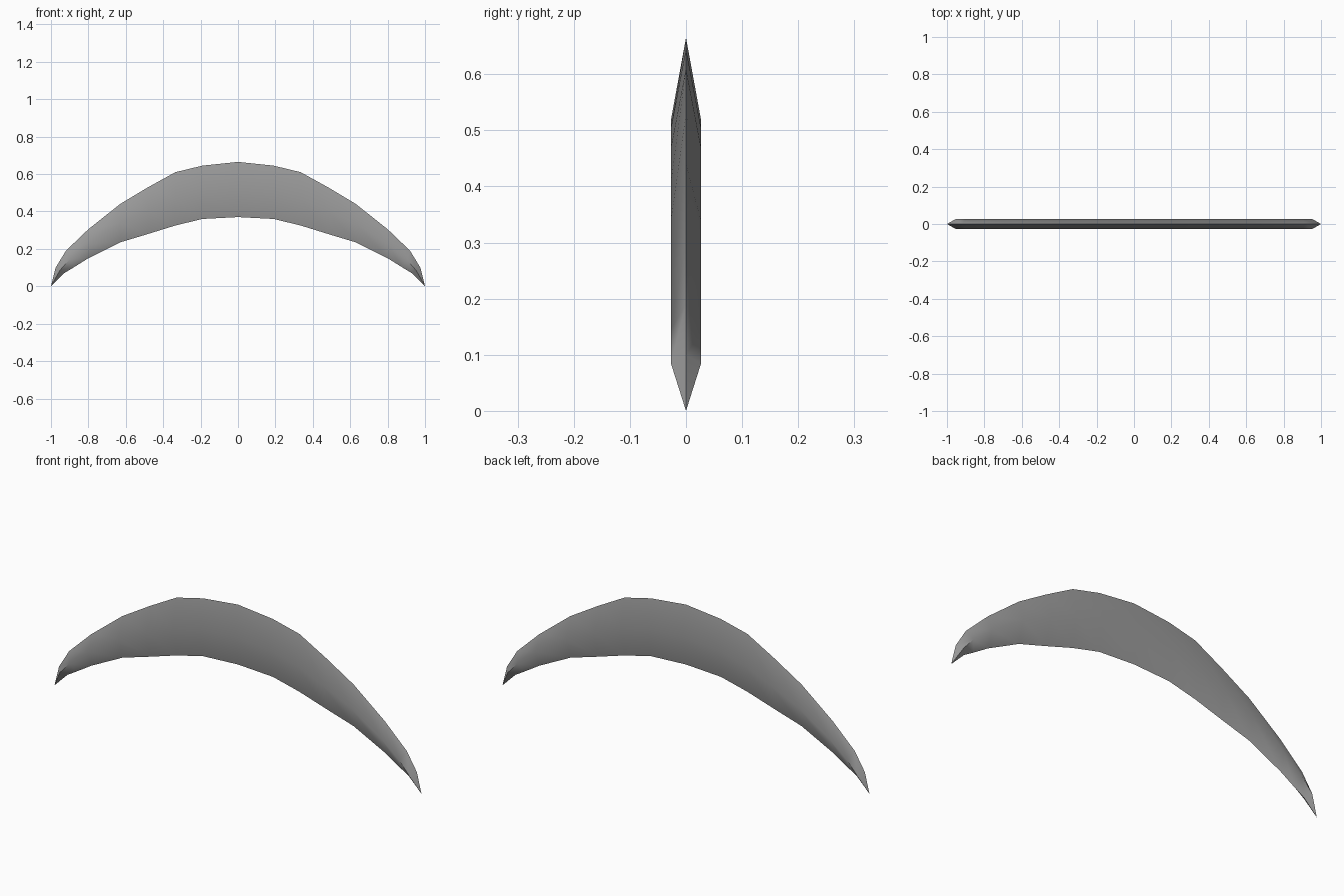
import bpy
import bmesh
from math import radians

cube = bpy.data.objects.get("Cube")
if cube:
    bpy.data.objects.remove(cube, do_unlink=True)

# One plain metal colour
steel = bpy.data.materials.new("steel_grey")
steel.use_nodes = True
GREY = (0.33, 0.33, 0.33, 1)
steel.diffuse_color = GREY
steel.node_tree.nodes["Principled BSDF"].inputs["Base Color"].default_value = GREY

# Half outline, centre to tip: outer edge (x, z) and inner edge (x, z)
STATIONS = [
    ((0, 0.665), (0, 0.37)),
    ((0.19, 0.645), (0.19, 0.36)),
    ((0.335, 0.61), (0.335, 0.325)),
    ((0.48, 0.53), (0.48, 0.28)),
    ((0.63, 0.44), (0.63, 0.235)),
    ((0.80, 0.305), (0.80, 0.15)),
    ((0.92, 0.19), (0.92, 0.07)),
    ((0.975, 0.10), (0.93, 0.07)),
]
STATIONS[-2] = ((0.92, 0.19), (0.88, 0.1))
TIP = (1, 0, 0)
HALF_THICK = 0.027


def crescent_blade():
    bm = bmesh.new()
    # Diamond section at each station: sharp rims and a ridge on both sides
    rings = []
    for side in (-1, 1):
        for (ox, oz), (ix, iz) in (STATIONS[:0:-1] if side < 0 else STATIONS):
            mx, mz = (ox + ix) / 2, (oz + iz) / 2
            section = [(ox, 0, oz), (mx, -HALF_THICK, mz),
                       (ix, 0, iz), (mx, HALF_THICK, mz)]
            rings.append([bm.verts.new((side * x, y, z)) for x, y, z in section])
    # Bridge the sections, then close both ends to points
    for a, b in zip(rings, rings[1:]):
        for i in range(4):
            j = (i + 1) % 4
            bm.faces.new((a[i], a[j], b[j], b[i]))
    for ring, side in ((rings[0], -1), (rings[-1], 1)):
        point = bm.verts.new((side * TIP[0], TIP[1], TIP[2]))
        for i in range(4):
            bm.faces.new((ring[i], ring[(i + 1) % 4], point))
    bmesh.ops.recalc_face_normals(bm, faces=bm.faces)
    mesh = bpy.data.meshes.new("crescent_blade")
    bm.to_mesh(mesh)
    bm.free()
    mesh.materials.append(steel)
    obj = bpy.data.objects.new("crescent_blade", mesh)
    bpy.context.collection.objects.link(obj)
    return obj


# Smooth ridge, sharp rims
blade = crescent_blade()
bpy.context.view_layer.objects.active = blade
blade.select_set(True)
bpy.ops.object.shade_smooth_by_angle(angle=radians(60))
